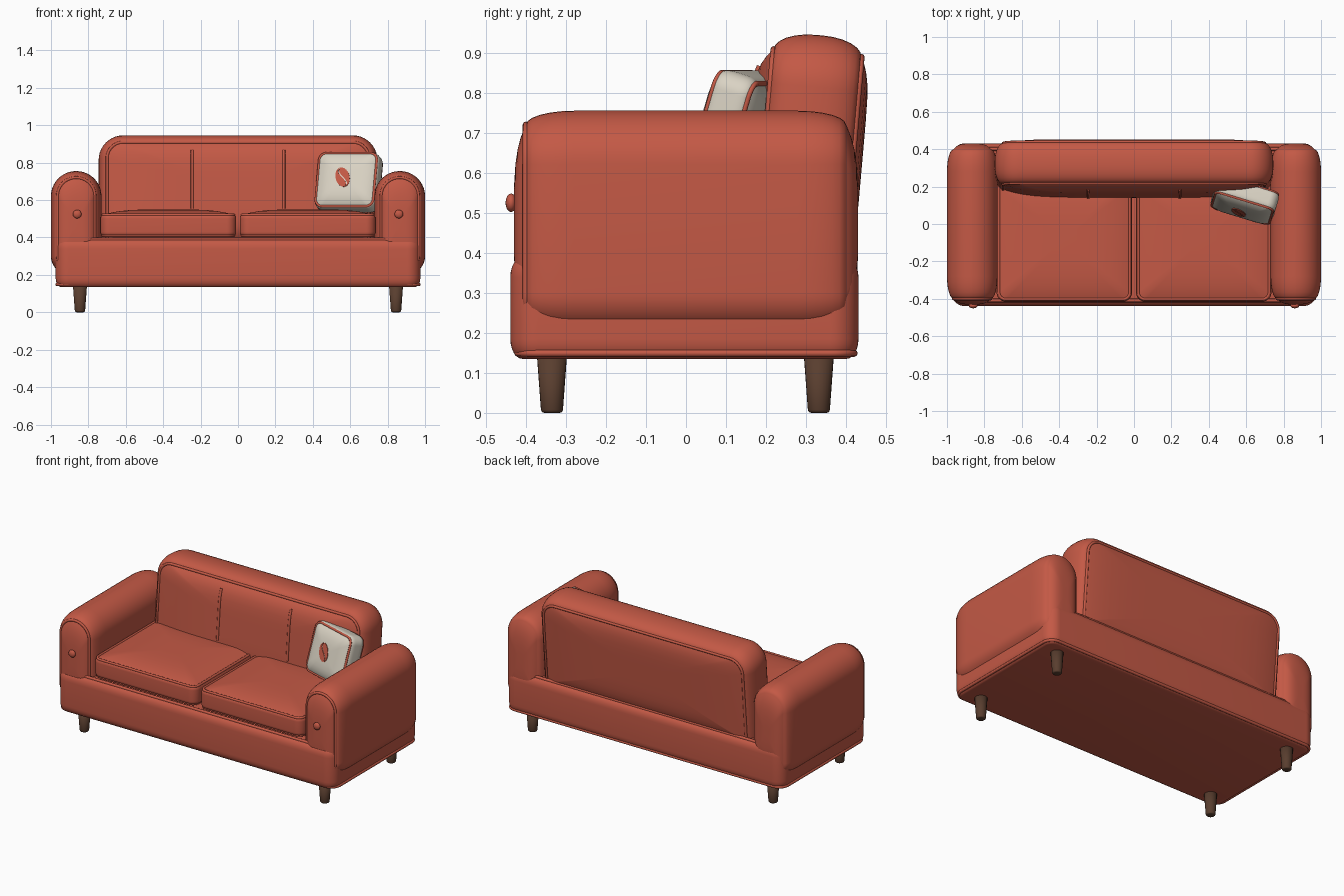
import bpy, bmesh
from math import sin, cos, pi, radians
from mathutils import Matrix, Vector

if "Cube" in bpy.data.objects:
    bpy.data.objects.remove(bpy.data.objects["Cube"])


def material(name, color):
    m = bpy.data.materials.new(name)
    m.use_nodes = True
    m.diffuse_color = (*color, 1)
    m.node_tree.nodes["Principled BSDF"].inputs["Base Color"].default_value = (*color, 1)
    return m


RED = material("brick red fabric", (0.55, 0.10, 0.06))
CREAM = material("cream fabric", (0.70, 0.65, 0.55))
WOOD = material("dark brown wood", (0.10, 0.048, 0.028))


def place(x, y, z, pitch=0, yaw=0):
    return (Matrix.Translation((x, y, z)) @ Matrix.Rotation(radians(yaw), 4, 'Z')
            @ Matrix.Rotation(radians(pitch), 4, 'X'))


def add(name, data, mat, matrix):
    ob = bpy.data.objects.new(name, data)
    bpy.context.collection.objects.link(ob)
    data.materials.append(mat)
    ob.matrix_world = matrix
    return ob


def mesh_object(name, bm, mat, matrix, smooth=True):
    bmesh.ops.recalc_face_normals(bm, faces=bm.faces)
    me = bpy.data.meshes.new(name)
    bm.to_mesh(me)
    bm.free()
    if smooth:
        me.shade_smooth()
    return add(name, me, mat, matrix)


def outline(w, h, top, bottom, inset=0, steps=10):
    """Rounded rectangle, counter-clockwise, with separate top and bottom radii."""
    pts = []
    corners = [(1, 1, top), (-1, 1, top), (-1, -1, bottom), (1, -1, bottom)]
    for i, (sx, sy, rad) in enumerate(corners):
        r = max(rad - inset, 0.004)
        cx, cy = sx * (w / 2 - inset - r), sy * (h / 2 - inset - r)
        for k in range(steps + 1):
            a = (i + k / steps) * pi / 2
            pts.append((cx + r * cos(a), cy + r * sin(a)))
    return pts


def tube(name, pts, radius, matrix, closed=True, mat=RED):
    cu = bpy.data.curves.new(name, 'CURVE')
    cu.dimensions = '3D'
    cu.bevel_depth = radius
    cu.bevel_resolution = 2
    cu.use_fill_caps = True
    sp = cu.splines.new('POLY')
    sp.points.add(len(pts) - 1)
    for p, co in zip(sp.points, pts):
        p.co = (*co, 1)
    sp.use_cyclic_u = closed
    return add(name, cu, mat, matrix)


def cushion(name, size, radii, half, edge, domes, matrix, mat=RED,
            piping=(), power=4, thick=0.008):
    """Rounded slab along local z with soft rims, domed faces and piped seams."""
    w, h = size
    inset, depth = edge
    side = []
    for k in range(7):
        a = k / 6 * pi / 2
        side.append((inset * (1 - cos(a)), half - depth + depth * sin(a), 1))
    rings = []
    for sign, dome in zip((-1, 1), domes):
        part = list(side)
        if dome:
            part += [(inset, half + dome * (1 - s ** power), s)
                     for s in (0.97, 0.92, 0.85, 0.75, 0.6, 0.4, 0.2)]
        part = [(i, sign * z, s) for i, z, s in part]
        rings += part[::-1] if sign < 0 else part
    bm = bmesh.new()
    loops = [[bm.verts.new((x * s, y * s, z)) for x, y in outline(w, h, *radii, i)]
             for i, z, s in rings]
    n = len(loops[0])
    for a, b in zip(loops, loops[1:]):
        for k in range(n):
            bm.faces.new((a[k], a[(k + 1) % n], b[(k + 1) % n], b[k]))
    bm.faces.new(loops[0][::-1])
    bm.faces.new(loops[-1])
    ob = mesh_object(name, bm, mat, matrix)
    for sign in piping:
        pts = [(x, y, sign * half) for x, y in outline(w, h, *radii, inset)]
        tube(name + ("_front_piping" if sign > 0 else "_rear_piping"), pts, thick, matrix)
    return ob


# Base frame with piped top edge and a second piping near the floor
cushion("base_frame", (1.95, 0.87), (0.07, 0.07), 0.127, (0.03, 0.05), (0, 0),
        place(0, -0.004, 0.262), piping=(1,), thick=0.01)
tube("base_lower_piping", [(x, y, 0) for x, y in outline(1.935, 0.84, 0.06, 0.06)],
     0.009, place(0, 0, 0.149))

# Backrest, leaning slightly, with two vertical seams
back = place(0, 0.306, 0.64, 85)
BH, BD, BP = 0.11, 0.045, 6
cushion("backrest", (1.49, 0.61), (0.13, 0.05), BH, (0.045, 0.1), (0.025, BD),
        back, piping=(-1, 1), power=BP)
for label, x in (("right", -0.245), ("left", 0.245)):
    ys = [-0.1 + 0.035 * k for k in range(11)]
    pts = [(x, y, BH + BD * (1 - (abs(y) / 0.26) ** BP)) for y in ys if y < 0.245]
    tube(label + "_backrest_seam", pts, 0.008, back, closed=False)

for label, s in (("right", -1), ("left", 1)):
    # Arms with arched front panel and button
    cushion(label + "_arm", (0.27, 0.555), (0.134, 0.1), 0.4, (0.035, 0.12),
            (0.03, 0.03), place(s * 0.865, 0, 0.4775, 90), piping=(1,))
    bm = bmesh.new()
    bmesh.ops.create_uvsphere(bm, u_segments=20, v_segments=12, radius=0.023)
    bmesh.ops.scale(bm, vec=(1, 0.6, 1), verts=bm.verts)
    mesh_object(label + "_arm_button", bm, RED, place(s * 0.86, -0.437, 0.525))

    # Seat cushions
    cushion(label + "_seat_cushion", (0.725, 0.66), (0.05, 0.05), 0.055, (0.012, 0.02),
            (0, 0.03), place(s * 0.3725, -0.085, 0.465), piping=(-1, 1))

    # Tapered legs with softened feet
    for end, y in (("front", -0.335), ("rear", 0.332)):
        bm = bmesh.new()
        bmesh.ops.create_cone(bm, cap_ends=True, segments=24, radius1=0.027,
                              radius2=0.038, depth=0.15)
        foot = [e for e in bm.edges if all(v.co.z < 0 for v in e.verts)]
        bmesh.ops.bevel(bm, geom=foot, offset=0.008, segments=3, affect='EDGES', profile=0.5)
        mesh_object(f"{label}_{end}_leg", bm, WOOD, place(s * 0.845, y, 0.075))

# Throw pillow with two piped seams
pillow = place(0.592, 0.128, 0.695, 73, -17)
cushion("throw_pillow", (0.345, 0.32), (0.05, 0.05), 0.047, (0.012, 0.03),
        (0.03, 0.03), pillow, CREAM, piping=(-1, 1), thick=0.007)

# Bean motif: two halves of an oval divided by a wavy gap
for label, s in (("right", -1), ("left", 1)):
    ts = [k / 16 for k in range(17)]
    rim = [(s * 0.038 * sin(pi * t), 0.056 * cos(pi * t)) for t in ts]
    gap = [(0.011 * sin(2 * pi * t) + s * 0.003, -0.05 * cos(pi * t)) for t in ts]
    bm = bmesh.new()
    face = bm.faces.new([bm.verts.new((x, y, 0)) for x, y in rim + gap])
    grown = bmesh.ops.extrude_face_region(bm, geom=[face])["geom"]
    bmesh.ops.translate(bm, vec=Vector((0, 0, 0.006)),
                        verts=[v for v in grown if isinstance(v, bmesh.types.BMVert)])
    spot = Matrix.Translation((-0.012, 0.005, 0.074)) @ Matrix.Rotation(radians(22), 4, 'Z')
    mesh_object(label + "_bean_half", bm, RED, pillow @ spot, smooth=False)
